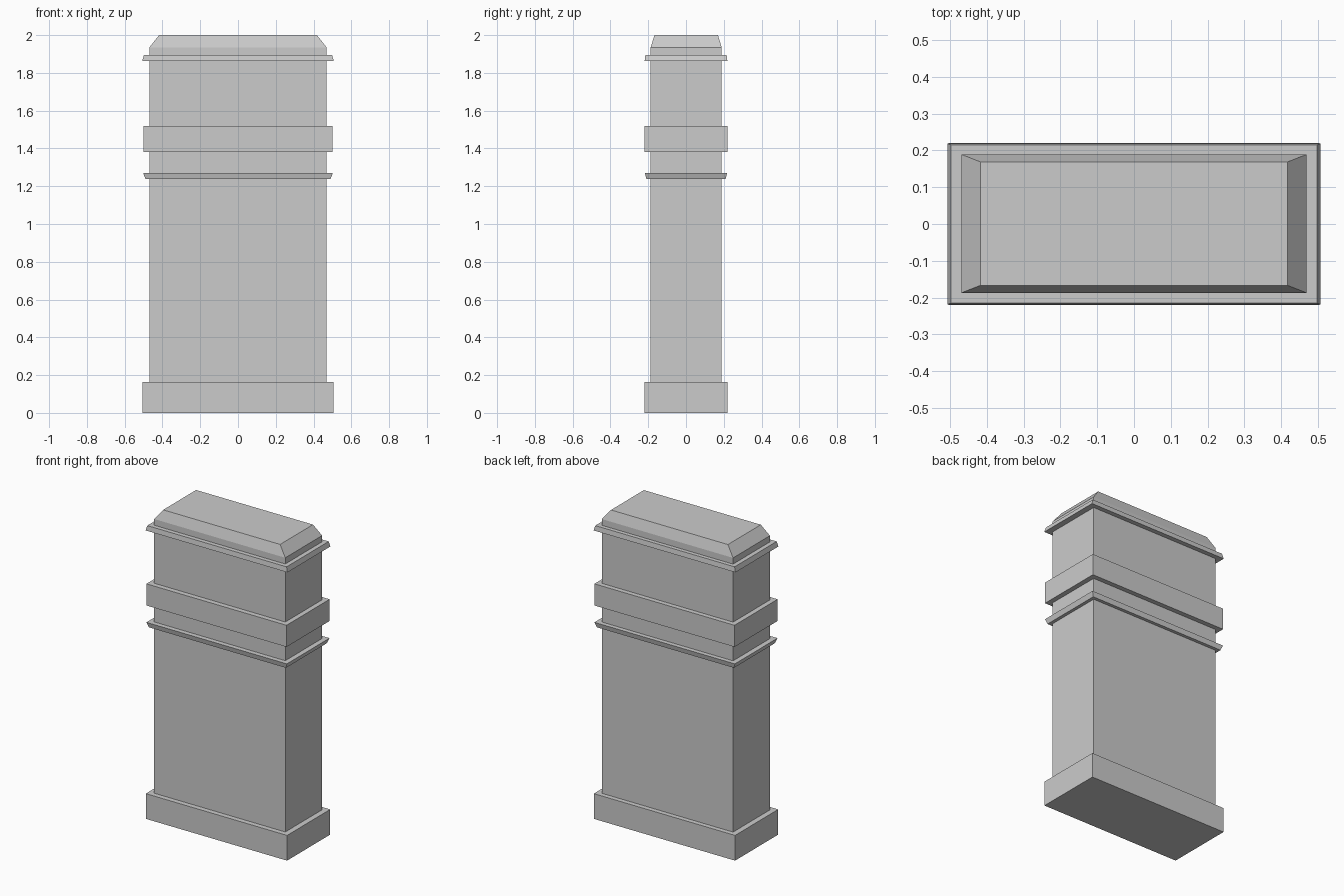
import bpy, bmesh

if "Cube" in bpy.data.objects:
    bpy.data.objects.remove(bpy.data.objects["Cube"])


def stack(name, sections, cy=0.0):
    """Closed solid of stacked rectangles: (half_x, half_y, z) from bottom to top."""
    bm = bmesh.new()
    rings = [[bm.verts.new((sx * hx, cy + sy * hy, z))
              for sx, sy in ((-1, -1), (1, -1), (1, 1), (-1, 1))]
             for hx, hy, z in sections]
    bm.faces.new(rings[0][::-1])
    bm.faces.new(rings[-1])
    for lo, hi in zip(rings, rings[1:]):
        for i in range(4):
            j = (i + 1) % 4
            bm.faces.new((lo[i], lo[j], hi[j], hi[i]))
    mesh = bpy.data.meshes.new(name)
    bm.to_mesh(mesh)
    bm.free()
    obj = bpy.data.objects.new(name, mesh)
    bpy.context.collection.objects.link(obj)
    return obj


# Base plinth
stack("plinth", [(0.505, 0.22, 0.0), (0.505, 0.22, 0.163)])

# Main pillar with its chamfered cap
stack("pillar", [(0.469, 0.188, 0.005), (0.469, 0.188, 1.935),
                 (0.418, 0.168, 2.0)], cy=0.001)

# Lower trim, widening upwards
stack("lower_trim", [(0.49, 0.21, 1.238), (0.502, 0.218, 1.27)])

# Broad band
stack("broad_band", [(0.501, 0.22, 1.38), (0.501, 0.22, 1.52)])

# Upper trim, narrowing upwards
stack("upper_trim", [(0.507, 0.219, 1.863), (0.498, 0.215, 1.895)])
